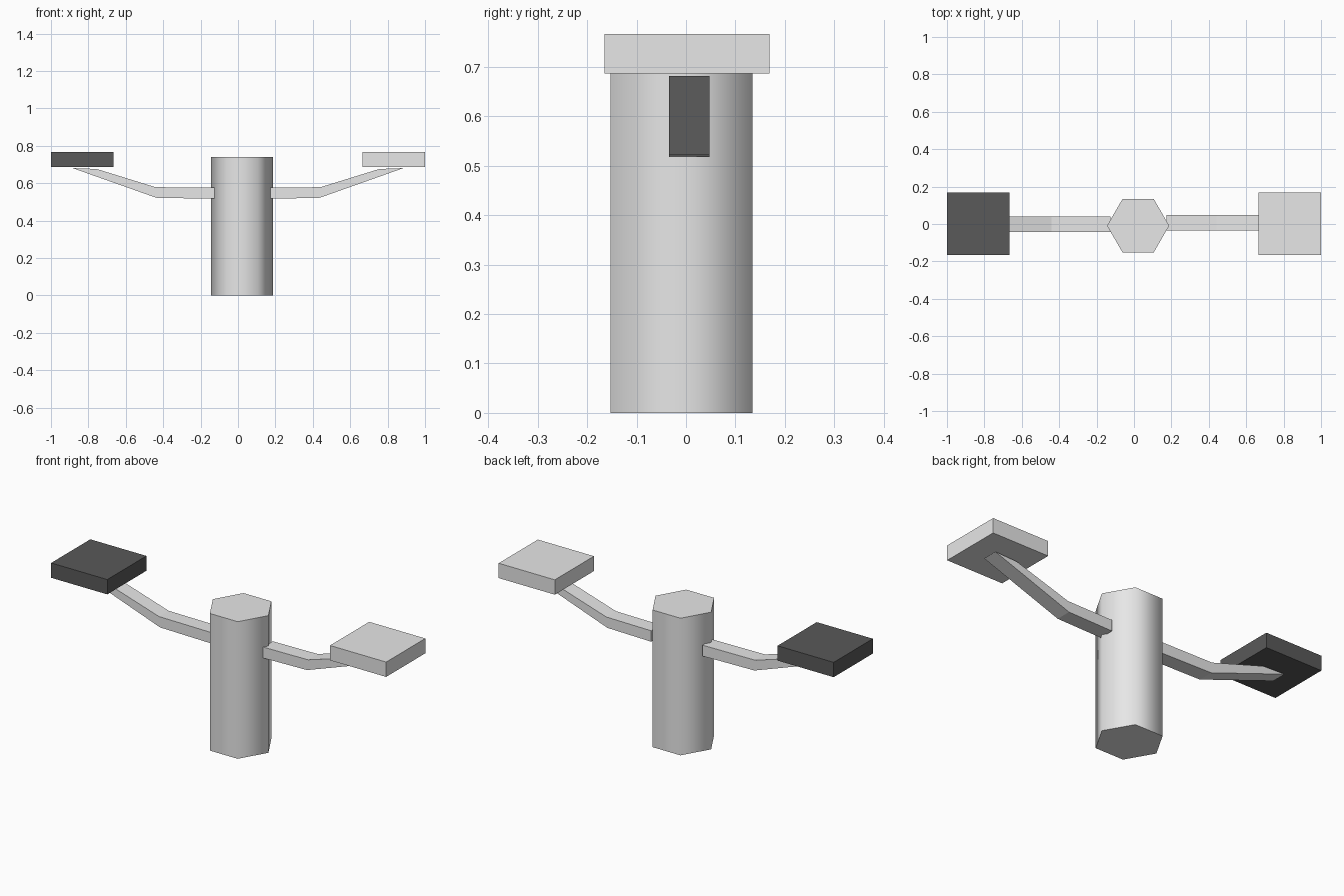
import bpy, bmesh, math

cube = bpy.data.objects.get("Cube")
if cube:
    bpy.data.objects.remove(cube, do_unlink=True)


def material(name, value):
    mat = bpy.data.materials.new(name)
    mat.use_nodes = True
    colour = (value, value, value, 1)
    mat.diffuse_color = colour
    mat.node_tree.nodes["Principled BSDF"].inputs["Base Color"].default_value = colour
    return mat


light = material("light grey", 0.8)
dark = material("dark grey", 0.1)


def finish(name, bm, mat):
    bmesh.ops.recalc_face_normals(bm, faces=bm.faces)
    mesh = bpy.data.meshes.new(name)
    bm.to_mesh(mesh)
    bm.free()
    mesh.materials.append(mat)
    obj = bpy.data.objects.new(name, mesh)
    bpy.context.collection.objects.link(obj)
    return obj


# Six-sided pillar with softly shaded sides and sharp caps
bm = bmesh.new()
bmesh.ops.create_cone(bm, cap_ends=True, segments=6, radius1=0.166, radius2=0.166, depth=0.74)
# Put corners on the x axis
turn = max(bm.verts, key=lambda v: v.co.x)
angle = math.atan2(turn.co.y, turn.co.x)
for v in bm.verts:
    x, y = v.co.x, v.co.y
    v.co.x = x * math.cos(angle) + y * math.sin(angle) + 0.022
    v.co.y = y * math.cos(angle) - x * math.sin(angle) - 0.009
    v.co.z += 0.37
pillar = finish("pillar", bm, light)
bpy.ops.object.select_all(action="DESELECT")
pillar.select_set(True)
bpy.context.view_layer.objects.active = pillar
bpy.ops.object.shade_smooth_by_angle(angle=math.radians(70))


# Bent arm: a side profile extruded across y
def arm(name, side, inner, y_mid):
    profile = [(inner, 0.517), (0.436, 0.522), (0.885, 0.681),
               (0.755, 0.676), (0.442, 0.579), (inner, 0.576)]
    bm = bmesh.new()
    rows = [[bm.verts.new((side * x, y_mid + dy, z)) for x, z in profile]
            for dy in (-0.041, 0.041)]
    for row in rows:
        bm.faces.new(row)
    for i in range(len(profile)):
        j = (i + 1) % len(profile)
        bm.faces.new((rows[0][i], rows[0][j], rows[1][j], rows[1][i]))
    finish(name, bm, light)


# Flat square plate at the arm's end
def plate(name, side, mat):
    bm = bmesh.new()
    bmesh.ops.create_cube(bm, size=1)
    for v in bm.verts:
        v.co.x = v.co.x * 0.335 + side * 0.8325
        v.co.y = v.co.y * 0.334 + 0.002
        v.co.z = v.co.z * 0.08 + 0.726
    finish(name, bm, mat)


arm("left_arm", 1, 0.174, 0.007)
arm("right_arm", -1, 0.126, -0.001)
plate("left_plate", 1, light)
plate("right_plate", -1, dark)
